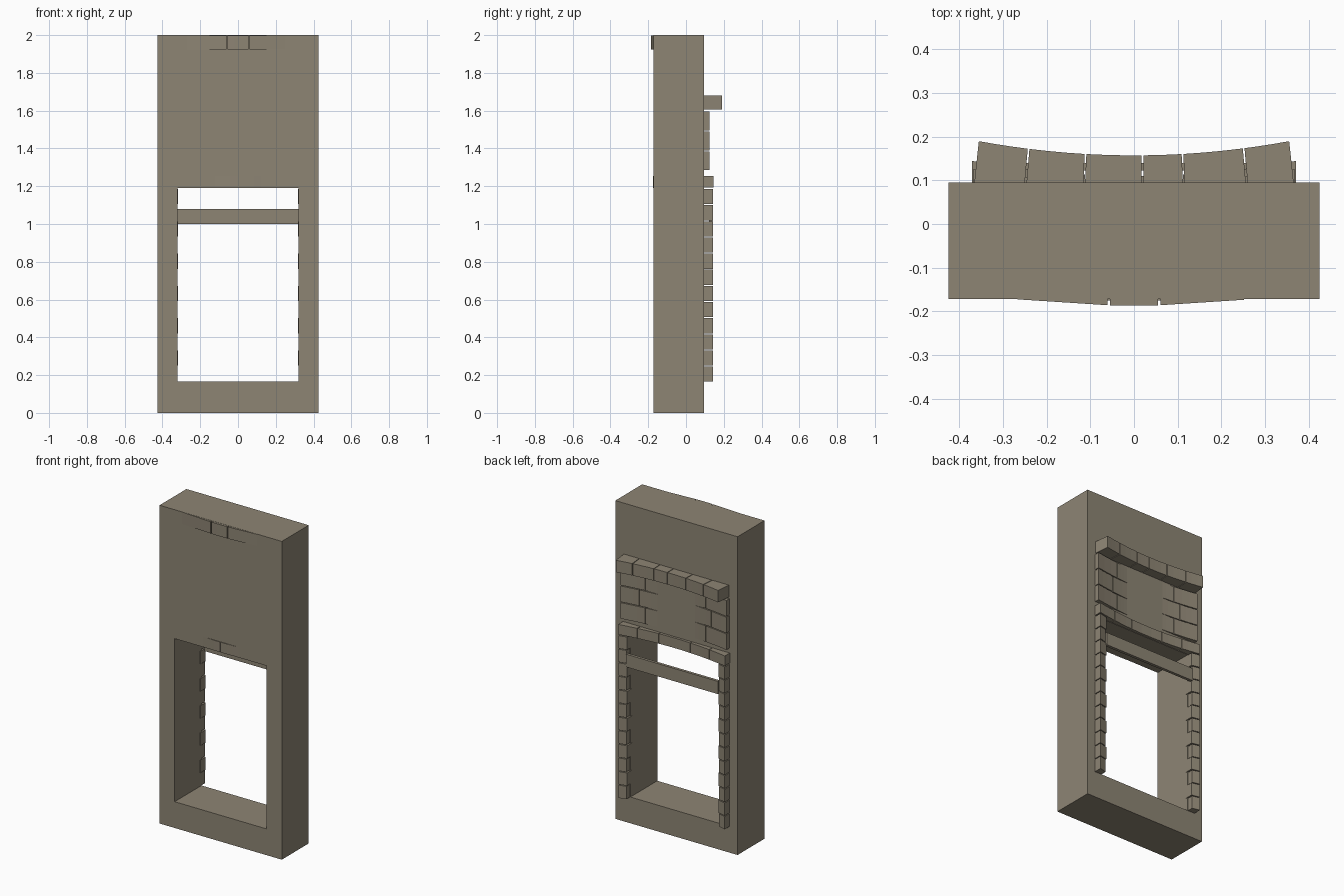
import bpy
import bmesh

cube = bpy.data.objects.get("Cube")
if cube:
    bpy.data.objects.remove(cube, do_unlink=True)

stone = bpy.data.materials.new("warm_grey_stone")
stone.use_nodes = True
COLOUR = (0.27, 0.235, 0.175, 1)
stone.diffuse_color = COLOUR
stone.node_tree.nodes["Principled BSDF"].inputs["Base Color"].default_value = COLOUR

BACK, FRONT = 0.095, -0.172


def finish(name, bm):
    bmesh.ops.recalc_face_normals(bm, faces=bm.faces)
    mesh = bpy.data.meshes.new(name)
    bm.to_mesh(mesh)
    bm.free()
    mesh.materials.append(stone)
    obj = bpy.data.objects.new(name, mesh)
    bpy.context.collection.objects.link(obj)
    return obj


def prism(name, outline, z0, z1):
    """Extrude a plan outline upward."""
    bm = bmesh.new()
    face = bm.faces.new([bm.verts.new((x, y, z0)) for x, y in outline])
    top = bmesh.ops.extrude_face_region(bm, geom=[face])["geom"]
    verts = [v for v in top if isinstance(v, bmesh.types.BMVert)]
    bmesh.ops.translate(bm, verts=verts, vec=(0, 0, z1 - z0))
    return finish(name, bm)


def curved_stone(name, x0, x1, z0, z1, surface, inner, flare=0, steps=3):
    """Block whose outer face follows the curve surface(x)."""
    xs = [x0 + (x1 - x0) * i / steps for i in range(steps + 1)]
    outer = [(x * (1 - flare), surface(x)) for x in xs]
    return prism(name, [(x1, inner), (x0, inner)] + outer, z0, z1)


def course(name, bounds, z0, z1, surface, inner, gap=0.004, flare=0):
    for i, (a, b) in enumerate(zip(bounds, bounds[1:])):
        curved_stone(f"{name}_{i + 1}", a + gap / 2, b - gap / 2, z0, z1,
                     surface, inner, flare)


# Wall slab with a rectangular opening
bm = bmesh.new()


def ring(x, z0, z1, y):
    return [bm.verts.new(p) for p in
            ((-x, y, z0), (x, y, z0), (x, y, z1), (-x, y, z1))]


rings = [ring(0.425, 0, 2, FRONT), ring(0.425, 0, 2, BACK),
         ring(0.32, 0.165, 1.19, BACK), ring(0.32, 0.165, 1.19, FRONT)]
for r, s in zip(rings, rings[1:] + rings[:1]):
    for i in range(4):
        j = (i + 1) % 4
        bm.faces.new((r[i], r[j], s[j], s[i]))
finish("wall", bm)

# Crossbar across the back of the opening
prism("crossbar", [(-0.32, 0.122), (0.32, 0.122), (0.32, 0.14), (-0.32, 0.14)],
      1.0, 1.08)

# Jamb stones on both sides of the opening
ROWS = 12
pitch = (1.19 - 0.165) / ROWS
for side, label in ((1, "left"), (-1, "right")):
    for i in range(ROWS):
        inner_x = 0.317 if i % 2 else 0.322
        z = 0.165 + i * pitch
        prism(f"jamb_{label}_{i + 1}",
              [(side * inner_x, 0.08), (side * 0.37, 0.08),
               (side * 0.37, 0.144), (side * inner_x, 0.132)],
              z, z + pitch - 0.005)

# Curved lintel above the opening
course("lintel", [-0.373, -0.25, -0.11, 0.11, 0.25, 0.373], 1.192, 1.255,
       lambda x: 0.11 + 0.25 * x * x, 0.05)

# Shallow stone rows that fade into the wall toward the middle
for r in range(3):
    z = 1.285 + r * 0.105
    for side, label in ((1, "left"), (-1, "right")):
        split = 0.25 if r % 2 else 0.21
        ends = sorted(side * x for x in (0.13, split, 0.37))
        course(f"panel_{label}_{r + 1}", ends, z, z + 0.1,
               lambda x: 0.0925 + 0.24 * x * x, 0.07)

# Projecting cornice
course("cornice", [-0.37, -0.25, -0.115, 0.02, 0.115, 0.26, 0.37], 1.605, 1.68,
       lambda x: 0.157 + 0.24 * x * x, 0.07, flare=0.035)

# Stone courses that bulge slightly from the front
course("front_top_course", [-0.27, -0.058, 0.058, 0.255], 1.925, 1.999,
       lambda x: min(-0.1865, -0.1865) + 0.065 * max(0, abs(x) - 0.05), -0.15,
       gap=0.006)
course("front_lintel", [-0.125, 0, 0.125], 1.191, 1.255,
       lambda x: -0.176 + 0.25 * x * x, -0.15)
